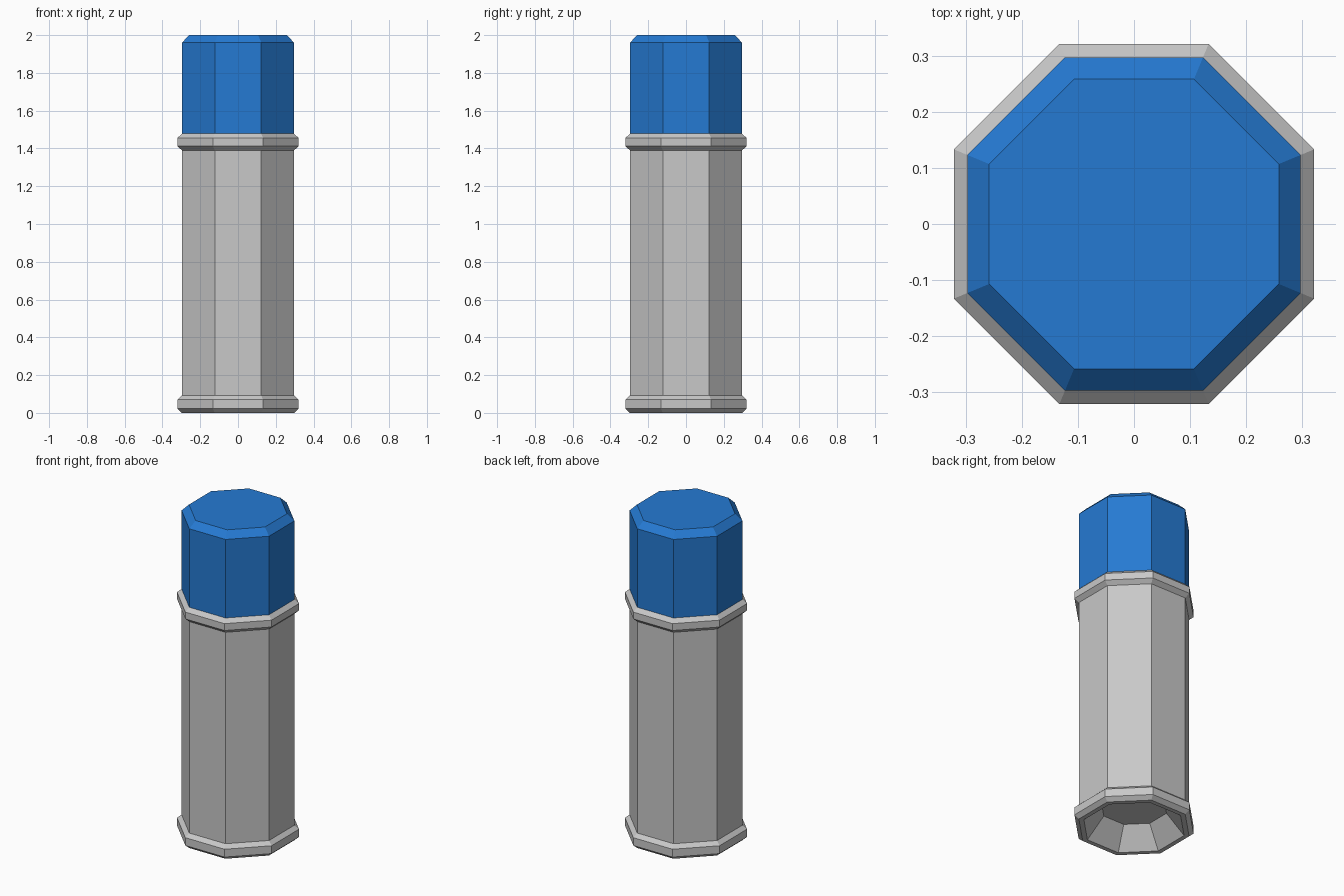
import bpy, bmesh
from math import cos, sin, pi

cube = bpy.data.objects.get("Cube")
if cube:
    bpy.data.objects.remove(cube, do_unlink=True)

SIDES = 8


def material(name, color):
    m = bpy.data.materials.new(name)
    m.use_nodes = True
    m.diffuse_color = color
    m.node_tree.nodes["Principled BSDF"].inputs["Base Color"].default_value = color
    return m


def octagon_part(name, profile, mat, cap_start=False, cap_end=False):
    """Sweep (flat-to-centre distance, height) pairs round an octagon."""
    bm = bmesh.new()
    rings = []
    for apothem, z in profile:
        r = apothem / cos(pi / SIDES)
        angles = [(i + 0.5) * 2 * pi / SIDES for i in range(SIDES)]
        rings.append([bm.verts.new((r * cos(a), r * sin(a), z)) for a in angles])
    for low, high in zip(rings, rings[1:]):
        for i in range(SIDES):
            j = (i + 1) % SIDES
            bm.faces.new((low[i], low[j], high[j], high[i]))
    if cap_start:
        bm.faces.new(rings[0][::-1])
    if cap_end:
        bm.faces.new(rings[-1])
    mesh = bpy.data.meshes.new(name)
    bm.to_mesh(mesh)
    bm.free()
    mesh.materials.append(mat)
    obj = bpy.data.objects.new(name, mesh)
    bpy.context.collection.objects.link(obj)
    return obj


grey = material("light grey", (0.58, 0.58, 0.58, 1))
blue = material("bright blue", (0.0185, 0.195, 0.65, 1))

BODY, RIM = 0.297, 0.321

# Foot ring, with the hollow tapering up into the underside
octagon_part("foot_ring",
             [(0.175, 0.125), (0.27, 0), (0.297, 0), (RIM, 0.022),
              (RIM, 0.07), (BODY, 0.092)], grey, cap_start=True)

# Long straight barrel
octagon_part("barrel", [(BODY, 0.092), (BODY, 1.39)], grey)

# Bevelled collar under the cap
octagon_part("collar",
             [(BODY, 1.39), (RIM, 1.413), (RIM, 1.455), (BODY, 1.478)], grey)

# Cap with a bevelled top edge
octagon_part("cap", [(BODY, 1.478), (BODY, 1.96), (0.258, 2.0)], blue, cap_end=True)
